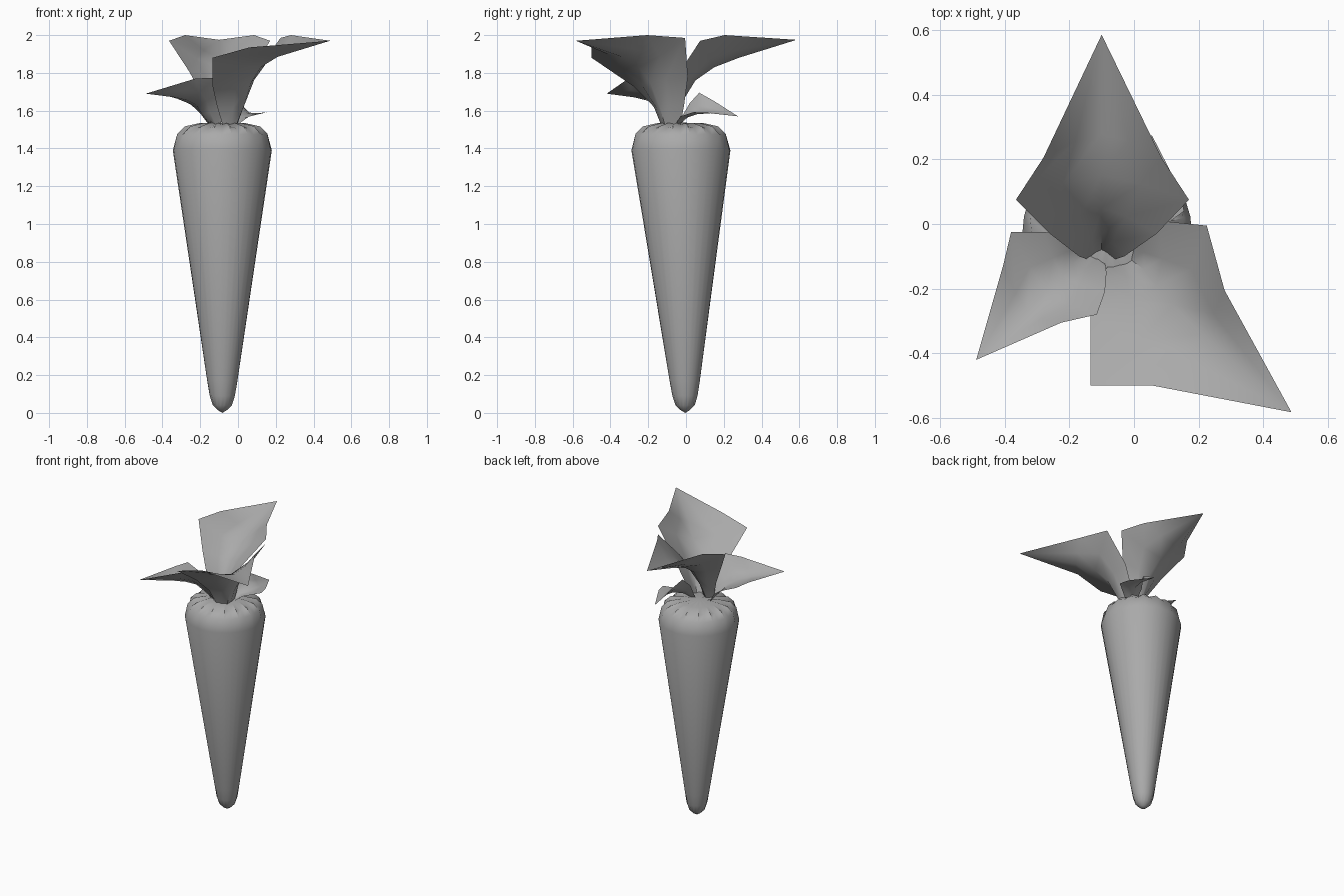
import bpy, bmesh, math
from mathutils import Vector

# Mid grey shared by root and leaves
GREY = bpy.data.materials.new("mid_grey")
GREY.diffuse_color = (0.4, 0.4, 0.4, 1)


def finish(name, bm, angle):
    bmesh.ops.recalc_face_normals(bm, faces=bm.faces[:])
    me = bpy.data.meshes.new(name)
    bm.to_mesh(me)
    bm.free()
    me.materials.append(GREY)
    ob = bpy.data.objects.new(name, me)
    bpy.context.collection.objects.link(ob)
    bpy.ops.object.select_all(action='DESELECT')
    ob.select_set(True)
    bpy.context.view_layer.objects.active = ob
    bpy.ops.object.shade_smooth_by_angle(angle=math.radians(angle))
    return ob


# Tapered root: lathed profile (radius, height, rib depth), leaning slightly in y
SIDES = 32
PROFILE = [(0.025, 0.015, 0), (0.05, 0.04, 0.002), (0.066, 0.09, 0.002), (0.08, 0.17, 0),
           (0.262, 1.39, 0), (0.238, 1.475, 0.005), (0.195, 1.512, 0.008),
           (0.12, 1.53, 0.006), (0.05, 1.533, 0.002)]


def root_centre(z):
    return -0.083, -0.004 - 0.0165 * z


bm = bmesh.new()
rings = []
for r, z, rib in PROFILE:
    cx, cy = root_centre(z)
    ring = []
    for i in range(SIDES):
        a = math.tau * i / SIDES
        wave = rib * (1 if i % 2 else -1)
        ring.append(bm.verts.new((cx + (r + wave) * math.cos(a),
                                  cy + (r + wave) * math.sin(a), z + wave * 0.6)))
    rings.append(ring)
for lo, hi in zip(rings, rings[1:]):
    for i in range(SIDES):
        j = (i + 1) % SIDES
        bm.faces.new((lo[i], lo[j], hi[j], hi[i]))
for ring, z in ((rings[0], 0.0), (rings[-1], 1.54)):
    pole = bm.verts.new((*root_centre(z), z))
    for i in range(SIDES):
        bm.faces.new((ring[i], ring[(i + 1) % SIDES], pole))
finish("carrot_root", bm, 40)


# Leaves: rows of left edge, mid rib, right edge, closing in a point
def leaf(name, rows, tip):
    bm = bmesh.new()
    grid = []
    for row in rows:
        l, m, r = (Vector(p) for p in row)
        # quarter points sag a little so the valley is rounded
        lq = l.lerp(m, 0.55) + (m - (l + r) / 2) * 0.12
        rq = r.lerp(m, 0.55) + (m - (l + r) / 2) * 0.12
        grid.append([bm.verts.new(p) for p in (l, lq, m, rq, r)])
    for a, b in zip(grid, grid[1:]):
        for i in range(4):
            bm.faces.new((a[i], a[i + 1], b[i + 1], b[i]))
    end = bm.verts.new(tip)
    for i in range(4):
        bm.faces.new((grid[-1][i], grid[-1][i + 1], end))
    return finish(name, bm, 60)


leaf("back_leaf", [
    ((-0.14, -0.11, 1.52), (-0.10, -0.085, 1.52), (-0.06, -0.11, 1.52)),
    ((-0.17, -0.10, 1.65), (-0.10, -0.03, 1.63), (-0.03, -0.10, 1.65)),
    ((-0.26, -0.03, 1.81), (-0.10, 0.05, 1.76), (0.07, -0.03, 1.81)),
    ((-0.365, 0.075, 1.97), (-0.10, 0.15, 1.83), (0.17, 0.075, 1.97)),
    ((-0.28, 0.205, 2.0), (-0.10, 0.28, 1.88), (0.085, 0.205, 2.0)),
], (-0.10, 0.585, 1.975))

leaf("right_leaf", [
    ((-0.08, -0.13, 1.52), (-0.01, -0.11, 1.52), (-0.01, -0.03, 1.52)),
    ((-0.11, -0.17, 1.62), (0.03, -0.14, 1.62), (0.01, -0.01, 1.63)),
    ((-0.135, -0.28, 1.73), (0.07, -0.19, 1.75), (0.08, 0.01, 1.78)),
    ((-0.135, -0.50, 1.88), (0.12, -0.25, 1.83), (0.225, -0.005, 1.985)),
    ((0.06, -0.50, 1.935), (0.21, -0.34, 1.885), (0.28, -0.205, 2.0)),
], (0.487, -0.582, 1.97))

leaf("left_leaf", [
    ((-0.15, -0.05, 1.52), (-0.13, -0.09, 1.52), (-0.09, -0.12, 1.52)),
    ((-0.20, -0.03, 1.60), (-0.19, -0.12, 1.58), (-0.085, -0.15, 1.61)),
    ((-0.28, -0.025, 1.65), (-0.22, -0.16, 1.63), (-0.09, -0.21, 1.69)),
    ((-0.38, -0.025, 1.695), (-0.27, -0.21, 1.655), (-0.115, -0.28, 1.775)),
    ((-0.405, -0.13, 1.70), (-0.33, -0.27, 1.67), (-0.225, -0.305, 1.77)),
], (-0.488, -0.42, 1.69))

leaf("small_leaf", [
    ((-0.04, -0.05, 1.52), (-0.02, -0.03, 1.53), (-0.01, -0.06, 1.52)),
    ((-0.05, 0.02, 1.64), (0.01, 0.01, 1.565), (0.06, -0.03, 1.57)),
    ((-0.02, 0.07, 1.695), (0.05, 0.07, 1.585), (0.155, 0.04, 1.592)),
    ((0.01, 0.15, 1.65), (0.06, 0.14, 1.59), (0.14, 0.11, 1.59)),
], (0.055, 0.275, 1.57))
